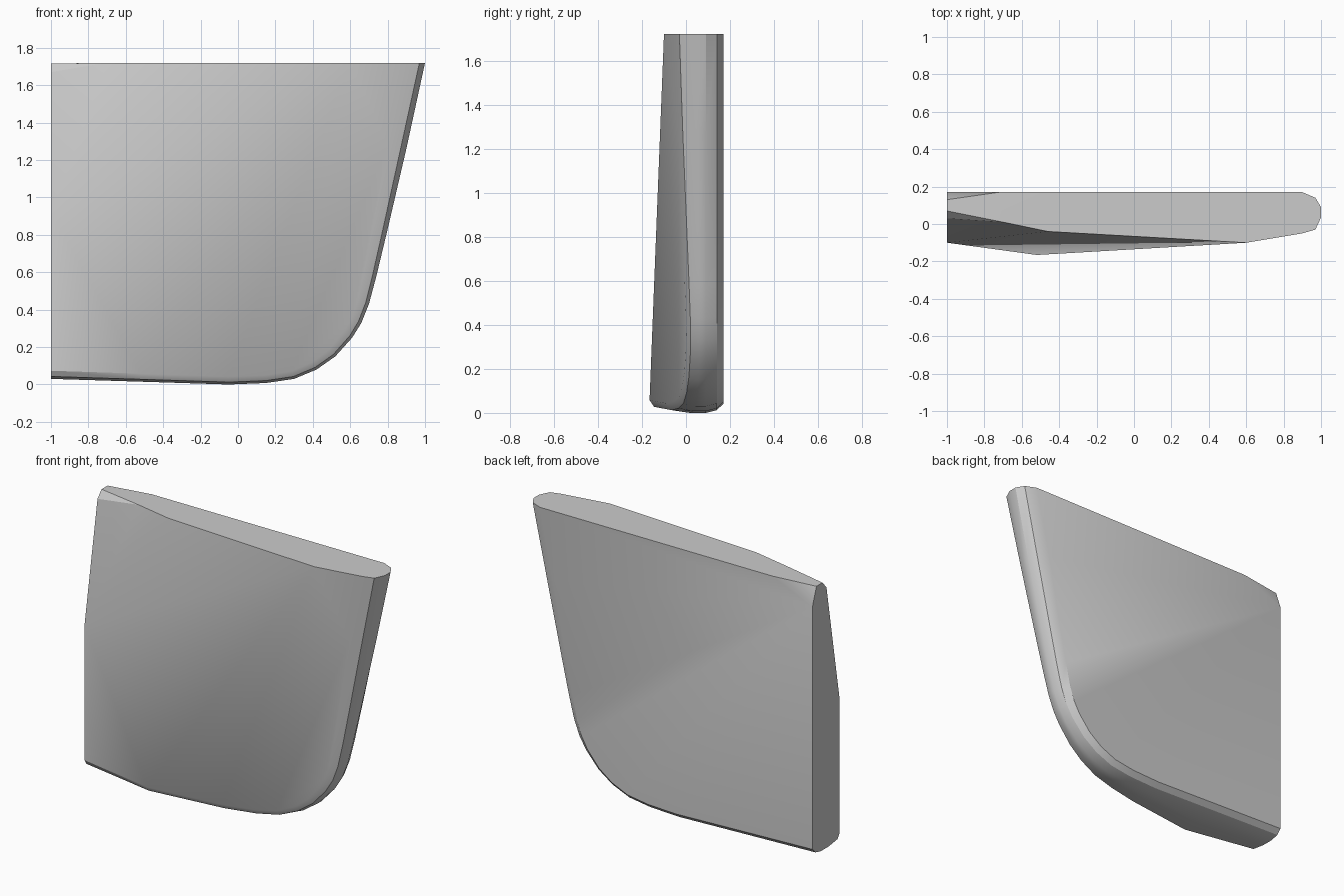
import bpy, bmesh, math
from mathutils import Vector

cube = bpy.data.objects.get("Cube")
if cube:
    bpy.data.objects.remove(cube, do_unlink=True)

grey = bpy.data.materials.new("light grey")
grey.use_nodes = True
colour = (0.6, 0.6, 0.6, 1)
grey.diffuse_color = colour
grey.node_tree.nodes["Principled BSDF"].inputs["Base Color"].default_value = colour

TOP, BACK = 1.72, 0.17

# Outer outline (x, z) from the bottom of the flat end, round the curve, to the top
outline = [(-1, .03), (-.52, .015), (-.05, 0), (.15, .008), (.3, .03), (.42, .08),
           (.52, .15), (.61, .25), (.66, .33), (.7, .43), (.74, .58), (.8, .83),
           (.9, 1.26), (1, TOP)]
pts = [Vector(p) for p in outline]
last = len(pts) - 1


def inward(i):
    """Direction from the outline into the slab, kept in the plane of each cut end."""
    if i == 0:
        return Vector((0, 1))
    if i == last:
        return Vector((-1, 0))
    d = (pts[i + 1] - pts[i - 1]).normalized()
    return Vector((-d.y, d.x))


def front_depth(i, p):
    """Depth of the front face along its rounded edge."""
    if i == 0:
        return -.10
    return -.05 + .167 * (p.x - .9) - .073 * (p.y - TOP)


bm = bmesh.new()

# Rounded rim: six layers from the front edge to the back edge
rim = []
for i, p in enumerate(pts):
    n = inward(i)
    s = .42 + .58 * min(1, max(0, p.y / 1.2))
    f = front_depth(i, p + n * .1 * s)
    layers = [(f, .1), (f + .02, .03), (f * .5 + .06, 0), (.09, 0), (.14, .03), (BACK, .1)]
    row = []
    for y, inset in layers:
        q = p + n * inset * s
        row.append(bm.verts.new((q.x, y, q.y)))
    rim.append(row)
for a, b in zip(rim, rim[1:]):
    for k in range(5):
        bm.faces.new((a[k], a[k + 1], b[k + 1], b[k]))

# Corners of the front, top and flat end
v = bm.verts.new
end_ridge = v((-1, -.10, .92))
top_bulge = v((.6, -.10, TOP))
top_bend = v((-.46, -.04, TOP))
top_front = v((-.7, .01, TOP))
top_back = v((-.72, BACK, TOP))
end_front = v((-1, .03, 1.67))
crown_front = v((-1, .07, 1.715))
crown_back = v((-1, .13, 1.715))
end_back = v((-1, BACK, 1.60))

front = [row[0] for row in rim]
back = [row[5] for row in rim]

# Faceted front
fan = [front[0], front[1], top_bulge, top_bend, top_front, end_front]
for a, b in zip(fan, fan[1:]):
    bm.faces.new((end_ridge, a, b))
bm.faces.new(front[1:] + [top_bulge])

# Flat back, top and end
bm.faces.new(back + [top_back, end_back])
bm.faces.new(rim[last] + [top_back, top_front, top_bend, top_bulge])
bm.faces.new(rim[0] + [end_back, crown_back, crown_front, end_front, end_ridge])

# Softened upper corner
bm.faces.new((end_front, crown_front, top_front))
bm.faces.new((crown_front, crown_back, top_back, top_front))
bm.faces.new((crown_back, end_back, top_back))

bmesh.ops.recalc_face_normals(bm, faces=bm.faces)
mesh = bpy.data.meshes.new("curved_slab")
bm.to_mesh(mesh)
bm.free()
mesh.materials.append(grey)
slab = bpy.data.objects.new("curved_slab", mesh)
bpy.context.collection.objects.link(slab)

# Smooth the rounded rim, keep the cut edges sharp
bpy.ops.object.select_all(action='DESELECT')
slab.select_set(True)
bpy.context.view_layer.objects.active = slab
bpy.ops.object.shade_smooth_by_angle(angle=math.radians(30))
